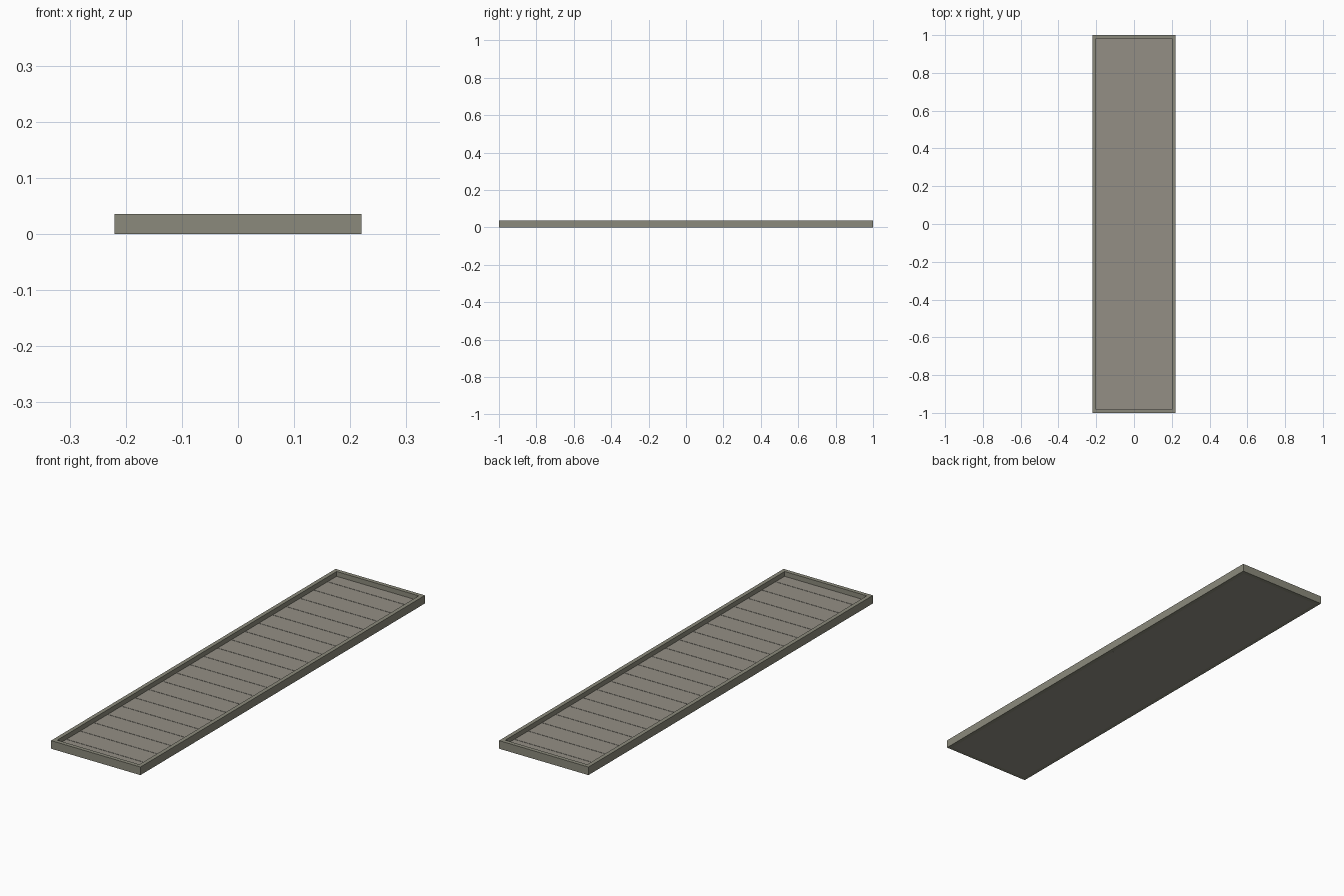
import bpy

cube = bpy.data.objects.get("Cube")
if cube:
    bpy.data.objects.remove(cube, do_unlink=True)


def material(name, rgb):
    mat = bpy.data.materials.new(name)
    mat.use_nodes = True
    mat.diffuse_color = (*rgb, 1)
    mat.node_tree.nodes["Principled BSDF"].inputs["Base Color"].default_value = (*rgb, 1)
    return mat


def box(name, low, high, mat):
    size = [b - a for a, b in zip(low, high)]
    centre = [(a + b) / 2 for a, b in zip(low, high)]
    bpy.ops.mesh.primitive_cube_add(size=1, location=centre)
    obj = bpy.context.object
    obj.name = name
    obj.scale = size
    bpy.ops.object.transform_apply(location=False, rotation=False, scale=True)
    obj.data.materials.append(mat)
    return obj


frame_grey = material("frame grey", (0.26, 0.255, 0.2))
plank_grey = material("plank warm grey", (0.295, 0.275, 0.235))

W, L, H = 0.22, 1.0, 0.036      # half width, half length, height
RIM = 0.018                     # frame thickness
BASE, FLOOR = 0.011, 0.015      # slab top, plank top
PITCH, GAP = 0.0966, 0.002      # plank spacing, joint width
IN_X, IN_Y = W - RIM, L - RIM

# Slab under the planks
box("base_slab", (-IN_X, -IN_Y, 0), (IN_X, IN_Y, BASE), plank_grey)

# Raised frame: long sides and short ends
for side, s in (("left", 1), ("right", -1)):
    x = sorted((s * IN_X, s * W))
    box(f"{side}_rail", (x[0], -L, 0), (x[1], L, H), frame_grey)
for end, s in (("front", -1), ("back", 1)):
    y = sorted((s * IN_Y, s * L))
    box(f"{end}_rail", (-IN_X, y[0], 0), (IN_X, y[1], H), frame_grey)

# Planks across the floor, with narrow end strips
joints = [(i - 9.5) * PITCH for i in range(20)]
edges = [-IN_Y] + joints + [IN_Y]
for i, (a, b) in enumerate(zip(edges, edges[1:])):
    box(f"plank_{i + 1}", (-IN_X, a + GAP / 2, BASE), (IN_X, b - GAP / 2, FLOOR), plank_grey)
